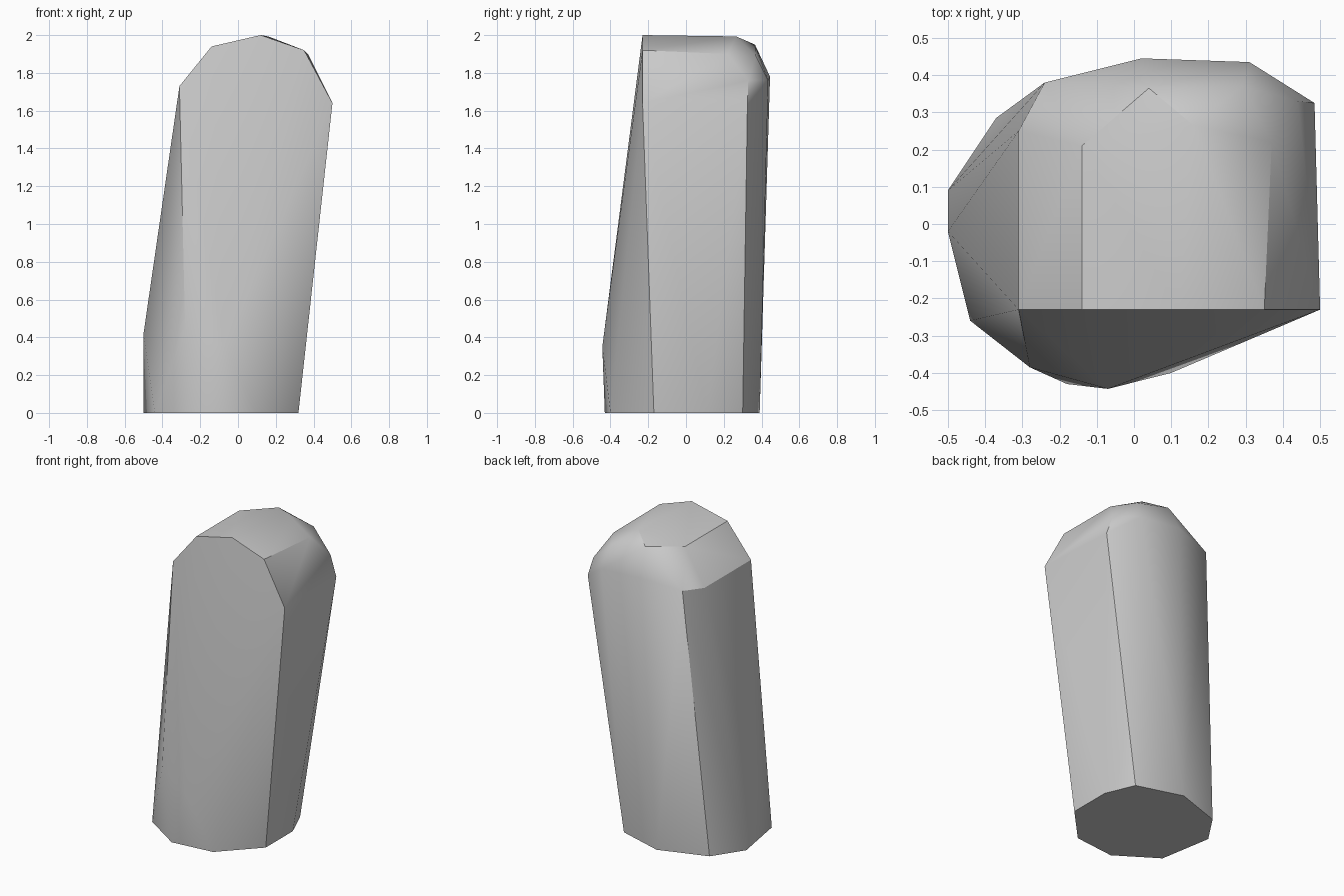
import bpy
import bmesh
import math

# Remove the default cube
default_cube = bpy.data.objects.get("Cube")
if default_cube:
    bpy.data.objects.remove(default_cube, do_unlink=True)


def make_material(name, color):
    material = bpy.data.materials.new(name)
    material.use_nodes = True
    material.diffuse_color = color
    shader = material.node_tree.nodes["Principled BSDF"]
    shader.inputs["Base Color"].default_value = color
    return material


def make_hull(name, corners, material):
    """Wrap a faceted convex skin around the corner points."""
    mesh = bpy.data.meshes.new(name)
    bm = bmesh.new()
    for corner in corners:
        bm.verts.new(corner)
    result = bmesh.ops.convex_hull(bm, input=bm.verts[:])
    loose = [v for v in bm.verts if not v.link_faces]
    bmesh.ops.delete(bm, geom=loose, context="VERTS")
    bmesh.ops.recalc_face_normals(bm, faces=bm.faces[:])
    bm.to_mesh(mesh)
    bm.free()
    mesh.materials.append(material)
    obj = bpy.data.objects.new(name, mesh)
    bpy.context.collection.objects.link(obj)
    return obj


# Flat base outline, counted round from the right
base_outline = [
    (0.32, -0.17), (0.32, 0.11), (0.24, 0.30), (-0.06, 0.39), (-0.37, 0.285),
    (-0.50, 0.09), (-0.44, -0.26), (-0.18, -0.43), (0.10, -0.40),
]

# Bulging corners low on the front and side
lower_bulge = [(-0.50, -0.02, 0.42), (-0.28, -0.385, 0.45), (-0.07, -0.443, 0.35)]

# Arched rim of the front face, all in one upright plane
front_y = -0.23
front_arch = [(-0.31, 1.73), (-0.14, 1.94), (0.12, 2.0), (0.35, 1.92), (0.50, 1.64)]

# Rounded rear shoulder
rear_shoulder = [
    (-0.31, 0.25, 1.73), (-0.14, 0.21, 1.94), (0.16, 0.265, 1.993),
    (0.37, 0.22, 1.90), (0.485, 0.325, 1.63), (0.44, 0.33, 1.76),
    (-0.24, 0.38, 1.74), (0.04, 0.365, 1.95), (0.29, 0.37, 1.89),
    (0.31, 0.435, 1.76), (0.02, 0.445, 1.78),
]

corners = [(x, y, 0) for x, y in base_outline]
corners += lower_bulge
corners += [(x, front_y, z) for x, z in front_arch]
corners += rear_shoulder

stone_grey = make_material("stone grey", (0.6, 0.6, 0.6, 1))
pillar = make_hull("leaning_pillar", corners, stone_grey)

# Soft shading across shallow facets, crisp on the sharp edges
bpy.ops.object.select_all(action="DESELECT")
pillar.select_set(True)
bpy.context.view_layer.objects.active = pillar
bpy.ops.object.shade_smooth_by_angle(angle=math.radians(30))
